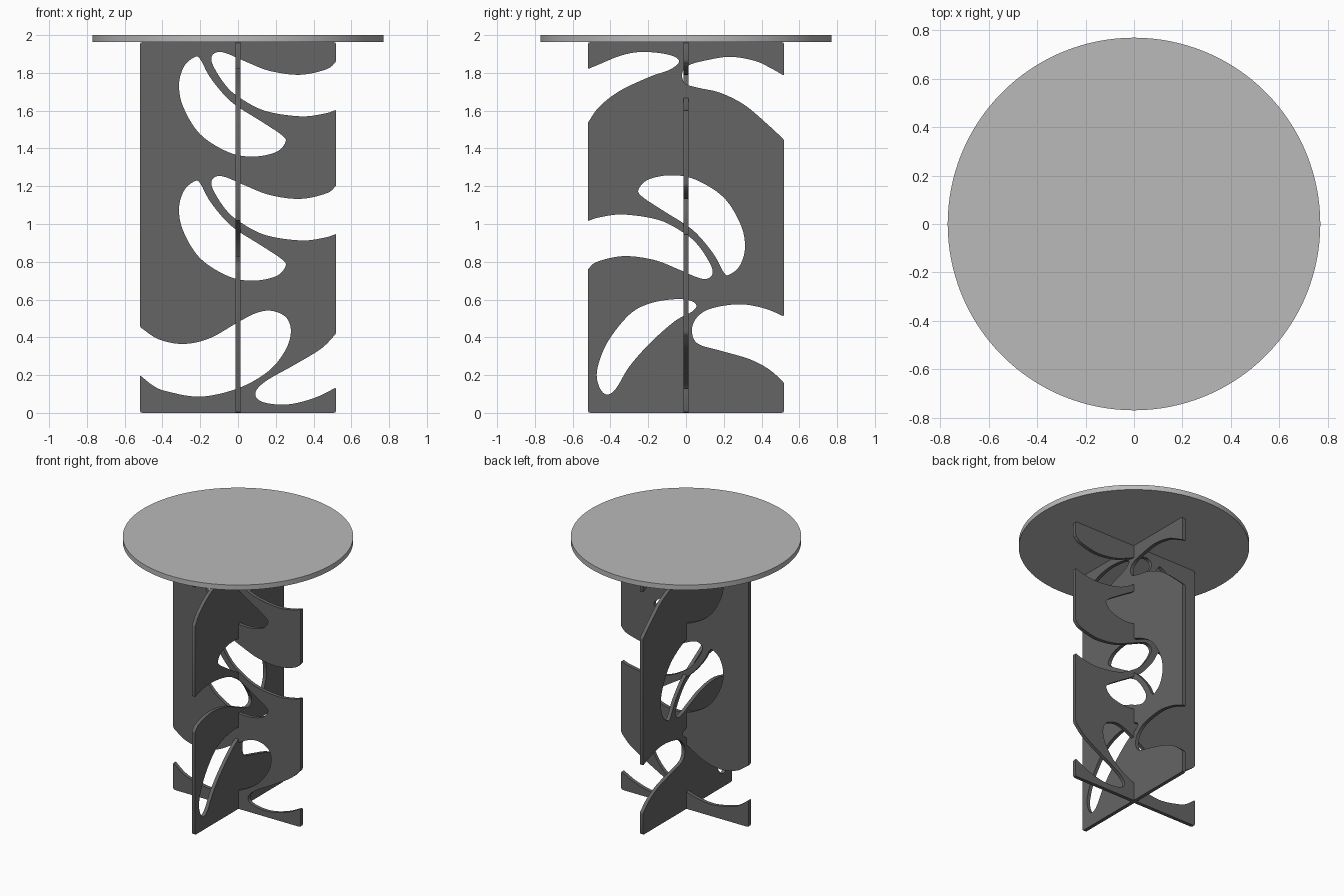
import bpy, bmesh
from mathutils import Vector, Matrix

if "Cube" in bpy.data.objects:
    bpy.data.objects.remove(bpy.data.objects["Cube"])

W, TOP, THICK = 0.52, 1.963, 0.026


def material(name, v):
    m = bpy.data.materials.new(name)
    m.diffuse_color = (v, v, v, 1)
    m.use_nodes = True
    m.node_tree.nodes["Principled BSDF"].inputs["Base Color"].default_value = m.diffuse_color
    return m


DARK = material("dark grey panel", 0.13)
LIGHT = material("light grey top", 0.49)


def smooth(pts, closed=False, steps=7):
    """Catmull-Rom curve through the points."""
    p = [Vector(q) for q in pts]
    p = [p[-1]] + p + p[:2] if closed else [2 * p[0] - p[1]] + p + [2 * p[-1] - p[-2]]
    out = []
    for a, b, c, d in zip(p, p[1:], p[2:], p[3:]):
        for i in range(steps):
            t = i / steps
            out.append(0.5 * (2 * b + (c - a) * t + (2 * a - 5 * b + 4 * c - d) * t * t
                              + (3 * b - a - 3 * c + d) * t ** 3))
    return out if closed else out + [p[-2]]


def round_corners(pts, r=0.014):
    """Round the sharp corners of an outline a little."""
    out = []
    for i, b in enumerate(pts):
        u, v = pts[i - 1] - b, pts[(i + 1) % len(pts)] - b
        if u.angle(v) > 2.5:
            out.append(b)
            continue
        s = b + u.normalized() * min(r, u.length * 0.6)
        e = b + v.normalized() * min(r, v.length * 0.6)
        out += [s, s * 0.25 + b * 0.5 + e * 0.25, e]
    return out


def shift(pts, dz):
    return [(x, z + dz) for x, z in pts]


def turn(pts, zsum):
    return [(-x, zsum - z) for x, z in pts]


def panel(name, outline, holes, turn_z):
    cu = bpy.data.curves.new(name, 'CURVE')
    cu.dimensions, cu.fill_mode, cu.extrude = '2D', 'BOTH', THICK / 2
    for loop in [round_corners(outline)] + [smooth(h, True) for h in holes]:
        sp = cu.splines.new('POLY')
        sp.points.add(len(loop) - 1)
        for pt, q in zip(sp.points, loop):
            pt.co = (q.x, q.y, 0, 1)
        sp.use_cyclic_u = True
    tmp = bpy.data.objects.new(name + "_curve", cu)
    bpy.context.collection.objects.link(tmp)
    bpy.context.view_layer.update()
    dg = bpy.context.evaluated_depsgraph_get()
    me = bpy.data.meshes.new_from_object(tmp.evaluated_get(dg))
    bpy.data.objects.remove(tmp)
    bm = bmesh.new()
    bm.from_mesh(me)
    bmesh.ops.remove_doubles(bm, verts=bm.verts, dist=1e-5)
    bmesh.ops.recalc_face_normals(bm, faces=bm.faces)
    bm.transform(Matrix.Rotation(turn_z, 4, 'Z') @ Matrix.Rotation(1.5707963, 4, 'X'))
    finish(name, bm, DARK)


def finish(name, bm, mat):
    me = bpy.data.meshes.new(name)
    bm.to_mesh(me)
    bm.free()
    me.materials.append(mat)
    ob = bpy.data.objects.new(name, me)
    bpy.context.collection.objects.link(ob)
    bpy.ops.object.select_all(action='DESELECT')
    ob.select_set(True)
    bpy.context.view_layer.objects.active = ob
    bpy.ops.object.shade_smooth_by_angle(angle=0.6)


# Repeated swirl: an open bay (bottom to top) and the teardrop hole beside it
bay = [(W, 1.605), (.46, 1.585), (.33, 1.57), (.14, 1.60), (0, 1.675), (-.07, 1.74),
       (-.13, 1.835), (-.14, 1.885), (-.11, 1.91), (-.06, 1.903), (.04, 1.86),
       (.17, 1.81), (.33, 1.79), (.47, 1.82), (W, 1.86)]
drop = [(-.23, 1.883), (-.285, 1.835), (-.312, 1.74), (-.29, 1.62), (-.2, 1.475),
        (-.05, 1.38), (.08, 1.357), (.2, 1.38), (.25, 1.43), (.235, 1.468), (.12, 1.545),
        (0, 1.62), (-.07, 1.68), (-.15, 1.78), (-.2, 1.872)]

# Front panel bays at the foot
foot_right = [(W, .135), (.42, .085), (.3, .05), (.2, .045), (.115, .065), (.093, .11),
              (.15, .17), (.3, .255), (.44, .34), (W, .42)]
foot_left = [(-W, .455), (-.42, .39), (-.29, .365), (-.15, .395), (0, .48), (.1, .53),
             (.18, .54), (.255, .505), (.28, .43), (.25, .33), (.16, .22), (0, .13),
             (-.2, .086), (-.38, .115), (-.45, .145), (-W, .2)]

corners = [[Vector((x, z))] for x, z in ((-W, 0), (W, 0), (W, TOP), (-W, TOP))]


def outline(right_bays, left_bays):
    right = [q for b in right_bays for q in smooth(b)]
    left = [q for b in left_bays for q in smooth(b)]
    return corners[0] + corners[1] + right + corners[2] + corners[3] + left


panel("front_panel", outline([foot_right, shift(bay, -.657), bay], [foot_left]),
      [drop, shift(drop, -.657)], 0)

# Side panel bays at head and foot, and its long hole
head_left = [(-W, 1.82), (-.46, 1.845), (-.35, 1.89), (-.25, 1.91), (-.14, 1.905),
             (-.06, 1.885), (-.038, 1.855), (-.09, 1.815), (-.19, 1.78), (-.35, 1.705),
             (-.46, 1.62), (-W, 1.535)]
head_right = [(W, 1.445), (.44, 1.52), (.31, 1.63), (.18, 1.695), (.07, 1.72),
              (-.005, 1.745), (-.02, 1.80), (.015, 1.84), (.1, 1.865), (.23, 1.885),
              (.36, 1.865), (.44, 1.83), (W, 1.785)]
low_right = [(W, .16), (.44, .23), (.335, .285), (.18, .33), (.065, .365), (.032, .425),
             (.05, .495), (.125, .55), (.28, .575), (.415, .553), (W, .51)]
low_hole = [(-.06, .602), (.02, .595), (.055, .57), (.03, .535), (-.06, .485), (-.19, .37),
            (-.3, .245), (-.37, .13), (-.42, .097), (-.46, .14), (-.47, .23), (-.415, .375),
            (-.3, .52), (-.19, .58)]

panel("side_panel", outline([low_right, head_right], [head_left, turn(bay, 2.62)]),
      [turn(drop, 2.615), low_hole], 1.5707963)

# Round table top
bm = bmesh.new()
bmesh.ops.create_cone(bm, cap_ends=True, segments=128, radius1=.77, radius2=.77,
                      depth=.037, matrix=Matrix.Translation((0, 0, 1.9815)))
finish("table_top", bm, LIGHT)
